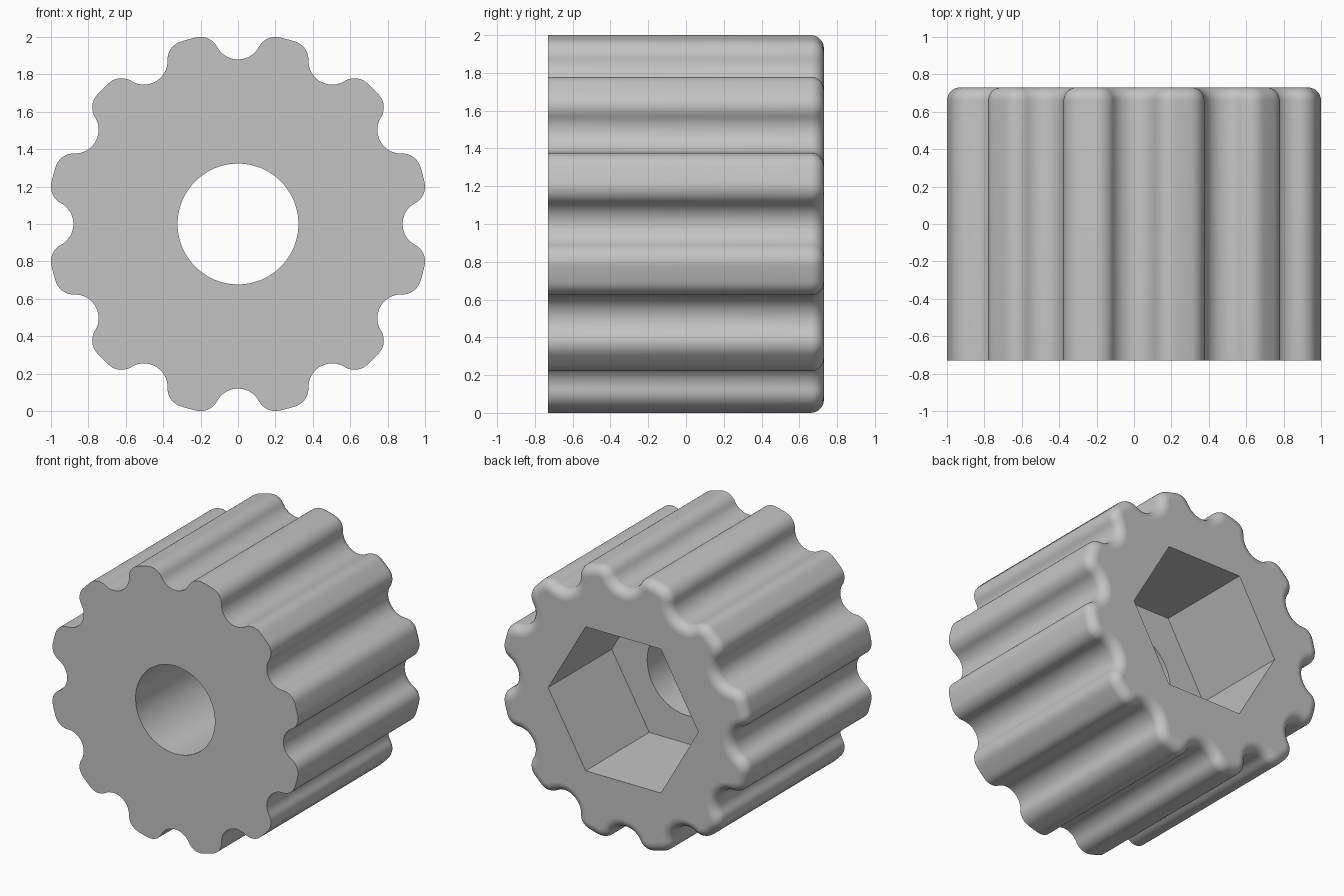
import bpy, bmesh, math
from mathutils import Vector

if "Cube" in bpy.data.objects:
    bpy.data.objects.remove(bpy.data.objects["Cube"])

TEETH = 12
HALF = 0.73          # half depth along y
EDGE = 0.07          # rounding of the back rim
TIP_R, GROOVE_R = 0.10, 0.127
TIP_C = Vector((0.2, 0.9))        # rounded tooth corner centre
GROOVE_C = Vector((0.0, 1.007))   # groove centre


def arc(c, r, a0, a1, n):
    return [Vector((c.x + r * math.cos(a0 + (a1 - a0) * i / n),
                    c.y + r * math.sin(a0 + (a1 - a0) * i / n))) for i in range(n + 1)]


def outline(inset):
    """Scalloped outline moved inwards by inset."""
    d = TIP_C - GROOVE_C
    join = math.atan2(d.y, d.x)
    radial = math.atan2(TIP_C.y, TIP_C.x)
    groove = arc(GROOVE_C, GROOVE_R + inset, -math.pi / 2, join, 8)
    corner = arc(TIP_C, TIP_R - inset, join + math.pi, radial, 9)
    crest = arc(Vector((0, 0)), TIP_C.length + TIP_R - inset, radial, math.radians(75), 2)
    half = groove[:-1] + corner + crest[1:]
    axis = Vector((math.cos(math.radians(75)), math.sin(math.radians(75))))
    other = [2 * p.dot(axis) * axis - p for p in reversed(half)]
    tooth = half + other[1:-1]
    pts = []
    for k in range(TEETH):
        a = -k * 2 * math.pi / TEETH
        ca, sa = math.cos(a), math.sin(a)
        pts += [(p.x * ca - p.y * sa, p.x * sa + p.y * ca) for p in tooth]
    return pts


def loft(name, rings):
    """Closed solid through rings of (y, outline points)."""
    bm = bmesh.new()
    loops = [[bm.verts.new((x, y, z + 1)) for x, z in pts] for y, pts in rings]
    for a, b in zip(loops, loops[1:]):
        for i in range(len(a)):
            j = (i + 1) % len(a)
            bm.faces.new((a[i], a[j], b[j], b[i]))
    bm.faces.new(loops[0])
    bm.faces.new(loops[-1])
    bmesh.ops.recalc_face_normals(bm, faces=bm.faces)
    me = bpy.data.meshes.new(name)
    bm.to_mesh(me)
    bm.free()
    ob = bpy.data.objects.new(name, me)
    bpy.context.collection.objects.link(ob)
    return ob


def ngon(r, n):
    return [(r * math.cos(2 * math.pi * i / n), r * math.sin(2 * math.pi * i / n))
            for i in range(n)]


# Knob body: straight flutes with a rounded back rim
rings = [(-HALF, outline(0))]
for i in range(9):
    t = i / 8 * math.pi / 2
    rings.append((HALF - EDGE + EDGE * math.sin(t), outline(EDGE * (1 - math.cos(t)))))
knob = loft("fluted_knob", rings)

# Round through-hole and hexagonal nut pocket
cutters = [loft("bore_cutter", [(-1, ngon(0.323, 96)), (0.3, ngon(0.323, 96))]),
           loft("hex_pocket_cutter", [(-0.01, ngon(0.612, 6)), (1, ngon(0.612, 6))])]
bpy.context.view_layer.objects.active = knob
knob.select_set(True)
for c in cutters:
    c.hide_render = True
    mod = knob.modifiers.new(c.name, 'BOOLEAN')
    mod.operation, mod.solver, mod.object = 'DIFFERENCE', 'EXACT', c
    bpy.ops.object.modifier_apply(modifier=mod.name)
for c in cutters:
    bpy.data.objects.remove(c)

# Smooth flutes and bore, flat end faces
bpy.ops.object.shade_smooth_by_angle(angle=math.radians(35))
for p in knob.data.polygons:
    if abs(p.normal.y) > 0.999:
        p.use_smooth = False

grey = bpy.data.materials.new("plain_grey")
grey.diffuse_color = (0.55, 0.55, 0.55, 1)
grey.use_nodes = True
grey.node_tree.nodes["Principled BSDF"].inputs["Base Color"].default_value = grey.diffuse_color
knob.data.materials.clear()
knob.data.materials.append(grey)
